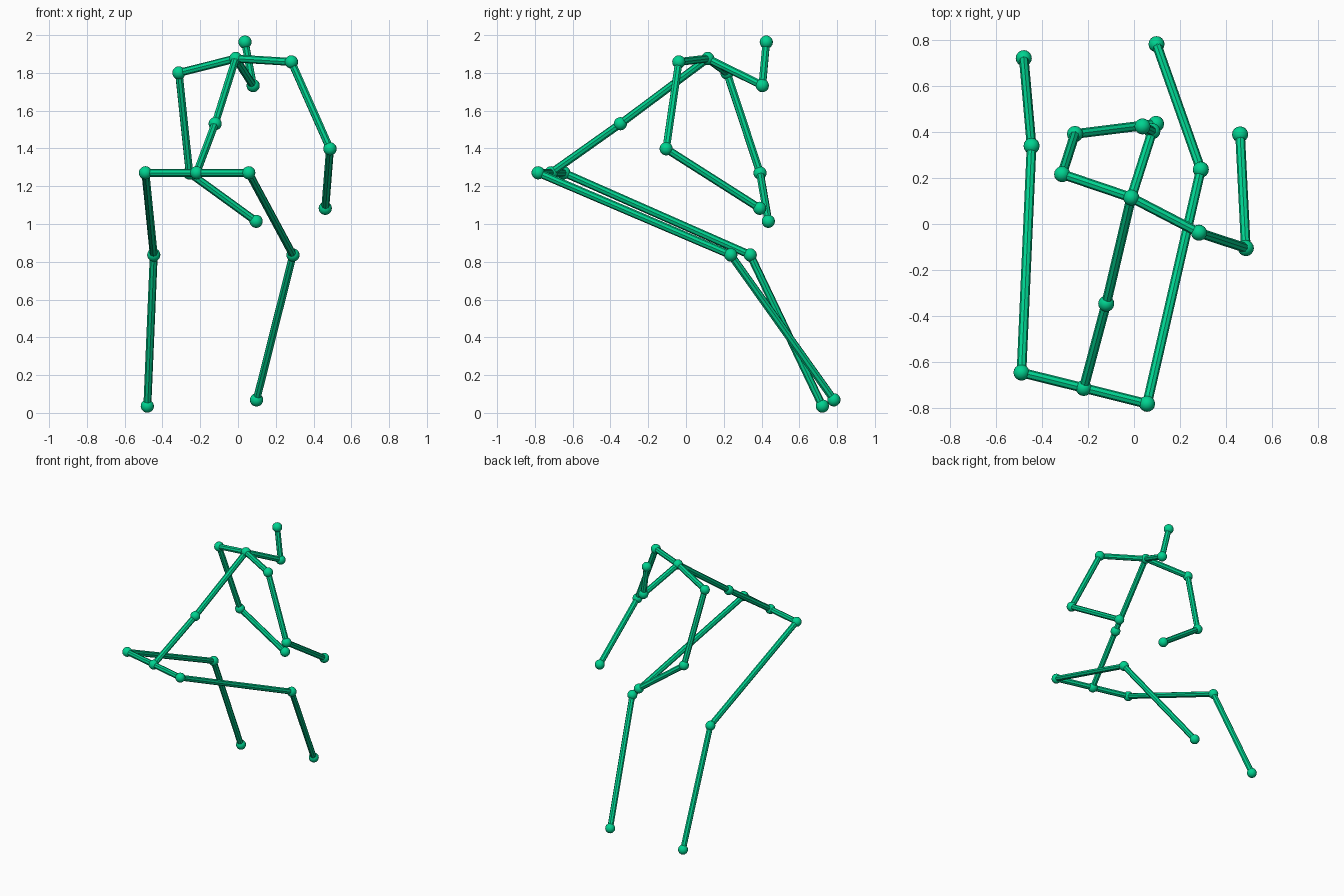
import bpy
from mathutils import Vector

if "Cube" in bpy.data.objects:
    bpy.data.objects.remove(bpy.data.objects["Cube"], do_unlink=True)

JOINT_RADIUS = 0.035
BONE_RADIUS = 0.021

# One bright green for the whole figure
green = bpy.data.materials.new("bright green")
green.use_nodes = True
color = (0.0, 0.65, 0.28, 1)
green.diffuse_color = color
green.node_tree.nodes["Principled BSDF"].inputs["Base Color"].default_value = color

# Joint positions
joints = {
    "head_top": (0.037, 0.425, 1.963),
    "head_base": (0.08, 0.404, 1.733),
    "neck": (-0.012, 0.115, 1.876),
    "left_shoulder": (0.283, -0.038, 1.858),
    "left_elbow": (0.487, -0.105, 1.398),
    "left_hand": (0.462, 0.39, 1.083),
    "right_shoulder": (-0.313, 0.217, 1.8),
    "right_elbow": (-0.257, 0.392, 1.27),
    "right_hand": (0.096, 0.436, 1.014),
    "spine": (-0.121, -0.347, 1.531),
    "pelvis": (-0.219, -0.714, 1.271),
    "left_hip": (0.057, -0.783, 1.271),
    "left_knee": (0.291, 0.237, 0.836),
    "left_foot": (0.098, 0.783, 0.069),
    "right_hip": (-0.49, -0.647, 1.271),
    "right_knee": (-0.446, 0.34, 0.836),
    "right_foot": (-0.48, 0.722, 0.036),
}

# Chains of joints linked by bones
chains = [
    "head_top head_base neck spine pelvis",
    "neck left_shoulder left_elbow left_hand",
    "neck right_shoulder right_elbow right_hand",
    "pelvis left_hip left_knee left_foot",
    "pelvis right_hip right_knee right_foot",
]


def finish(name):
    obj = bpy.context.object
    obj.name = name
    obj.data.materials.append(green)
    return obj


def add_joint(name, place):
    bpy.ops.mesh.primitive_uv_sphere_add(
        segments=16, ring_count=10, radius=JOINT_RADIUS, location=place)
    finish(name + "_joint")
    bpy.ops.object.shade_smooth()


def add_bone(start, end):
    a, b = Vector(joints[start]), Vector(joints[end])
    bpy.ops.mesh.primitive_cylinder_add(
        vertices=8, radius=BONE_RADIUS, depth=(b - a).length, location=(a + b) / 2)
    bone = finish(start + "_to_" + end)
    bone.rotation_euler = (b - a).to_track_quat("Z", "Y").to_euler()


for name, place in joints.items():
    add_joint(name, place)

for chain in chains:
    names = chain.split()
    for start, end in zip(names, names[1:]):
        add_bone(start, end)
